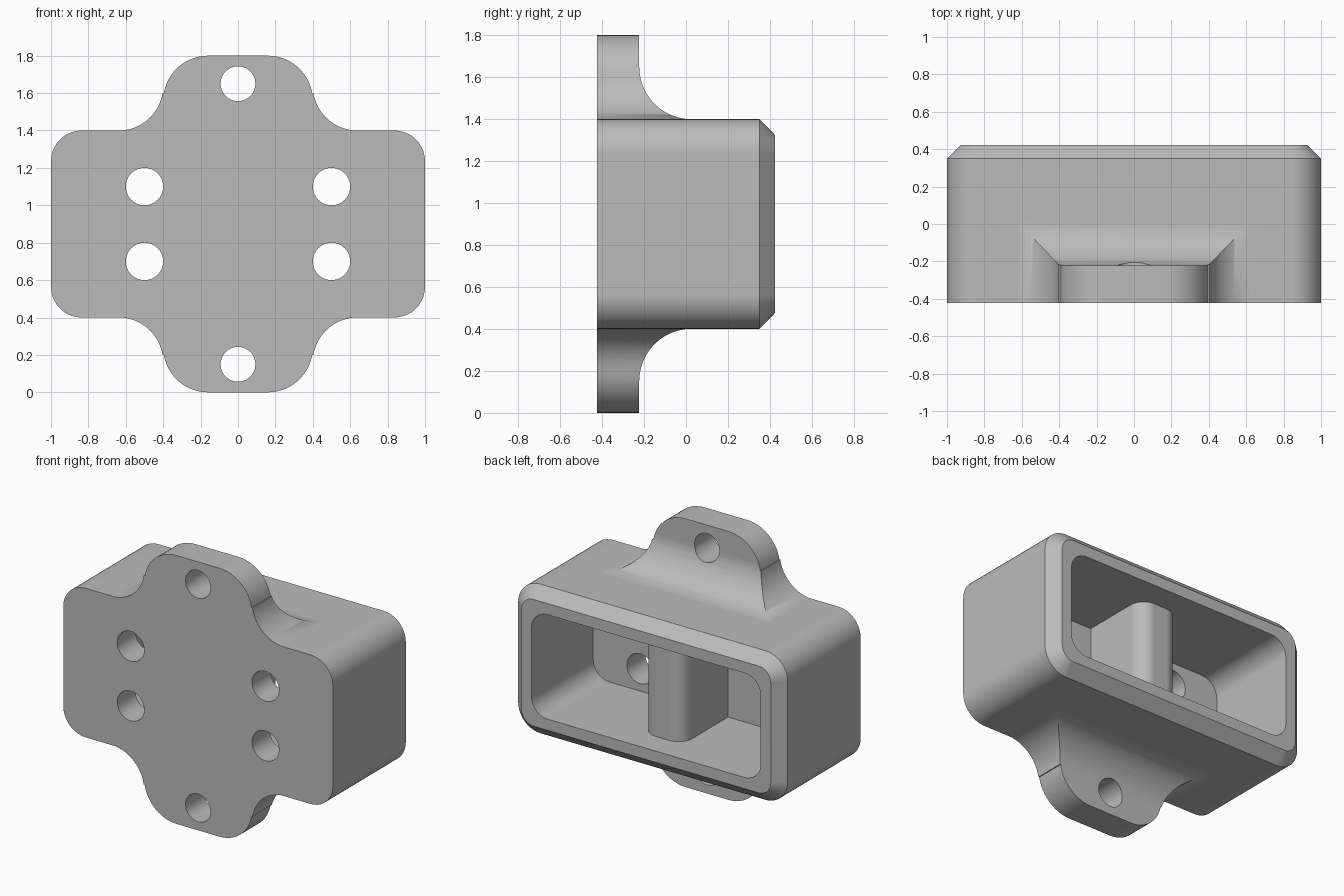
import bpy, bmesh
from math import radians, cos, sin
from mathutils import Vector

cube = bpy.data.objects.get("Cube")
if cube:
    bpy.data.objects.remove(cube, do_unlink=True)

MID = 0.9                    # height of the symmetry plane
FRONT, BACK = -0.423, 0.423  # depth limits

grey = bpy.data.materials.new("plain grey")
grey.use_nodes = True
grey.diffuse_color = (0.5, 0.5, 0.5, 1)
grey.node_tree.nodes["Principled BSDF"].inputs["Base Color"].default_value = (0.5, 0.5, 0.5, 1)


def arc(cx, cy, r, start, end, steps=12):
    angles = [radians(start + (end - start) * i / steps) for i in range(steps + 1)]
    return [(cx + r * cos(a), cy + r * sin(a)) for a in angles]


def rounded_rect(w, h, r):
    """Outline with half sizes w, h and corner radius r."""
    pts = []
    for sx, sy, a in ((1, 1, 0), (-1, 1, 90), (-1, -1, 180), (1, -1, 270)):
        pts += arc(sx * (w - r), sy * (h - r), r, a, a + 90, 10)
    return pts


def loft(name, rings):
    """Closed solid through rings with equal point counts."""
    bm = bmesh.new()
    loops = [[bm.verts.new(p) for p in ring] for ring in rings]
    for a, b in zip(loops, loops[1:]):
        for i in range(len(a)):
            j = (i + 1) % len(a)
            bm.faces.new((a[i], a[j], b[j], b[i]))
    bm.faces.new(loops[0])
    bm.faces.new(loops[-1])
    bmesh.ops.recalc_face_normals(bm, faces=bm.faces)
    mesh = bpy.data.meshes.new(name)
    bm.to_mesh(mesh)
    bm.free()
    mesh.materials.append(grey)
    ob = bpy.data.objects.new(name, mesh)
    bpy.context.collection.objects.link(ob)
    return ob


def along_y(pts, y, flip=1):
    return [Vector((x, y, MID + flip * h)) for x, h in pts]


def along_x(pts, x, flip=1):
    return [Vector((x, y, MID + flip * h)) for y, h in pts]


def combine(target, tool, operation):
    """Apply a boolean and discard the tool."""
    mod = target.modifiers.new("combine", 'BOOLEAN')
    mod.operation, mod.solver, mod.object = operation, 'EXACT', tool
    bpy.context.view_layer.objects.active = target
    bpy.ops.object.modifier_apply(modifier=mod.name)
    bpy.data.objects.remove(tool, do_unlink=True)


# Main box with rounded corners and a chamfered back rim
outer = rounded_rect(1, 0.5, 0.165)
rim = rounded_rect(0.925, 0.425, 0.09)
housing = loft("housing", [along_y(outer, FRONT), along_y(outer, 0.35), along_y(rim, BACK)])

# Mounting tabs: flared outline crossed with a filleted side profile
half = arc(0.16, 0.66, 0.24, 90, 9.5) + arc(0.64, 0.739, 0.24, 189.5, 270) + [(0.64, 0.25)]
outline = half + [(-x, h) for x, h in reversed(half)]
side = [(-0.6, 0.2), (-0.6, 1), (-0.223, 1)] + arc(0.027, 0.749, 0.25, 180, 270) + [(0.027, 0.2)]
for flip, name in ((1, "top_tab"), (-1, "bottom_tab")):
    tab = loft(name, [along_y(outline, y, flip) for y in (FRONT, 0.2)])
    profile = loft("side_profile", [along_x(side, x, flip) for x in (-0.8, 0.8)])
    combine(tab, profile, 'INTERSECT')
    combine(housing, tab, 'UNION')

# Cavity open at the back
opening = rounded_rect(0.85, 0.35, 0.12)
combine(housing, loft("cavity", [along_y(opening, y) for y in (-0.23, 0.6)]), 'DIFFERENCE')

# Central post with rounded free edges, bridging floor and ceiling
post = [(-0.15, -0.3), (0.15, -0.3)] + arc(0.05, 0.15, 0.1, 0, 90) + arc(-0.05, 0.15, 0.1, 90, 180)
combine(housing, loft("post", [[Vector((x, y, z)) for x, y in post] for z in (0.5, 1.3)]), 'UNION')

# Screw holes through the front plate and the tabs
holes = [(x, h, 0.1) for x in (-0.5, 0.5) for h in (-0.2, 0.2)]
holes += [(0, h, 0.093) for h in (-0.75, 0.75)]
for x, h, r in holes:
    circle = arc(x, h, r, 0, 360, 40)[:-1]
    combine(housing, loft("hole", [along_y(circle, y) for y in (-0.6, 0.1)]), 'DIFFERENCE')

# Smooth curves, crisp edges, flat-looking planes
bpy.ops.object.select_all(action='DESELECT')
housing.select_set(True)
bpy.context.view_layer.objects.active = housing
bpy.ops.object.shade_smooth_by_angle(angle=radians(30))
weighted = housing.modifiers.new("weighted normals", 'WEIGHTED_NORMAL')
weighted.keep_sharp = True
